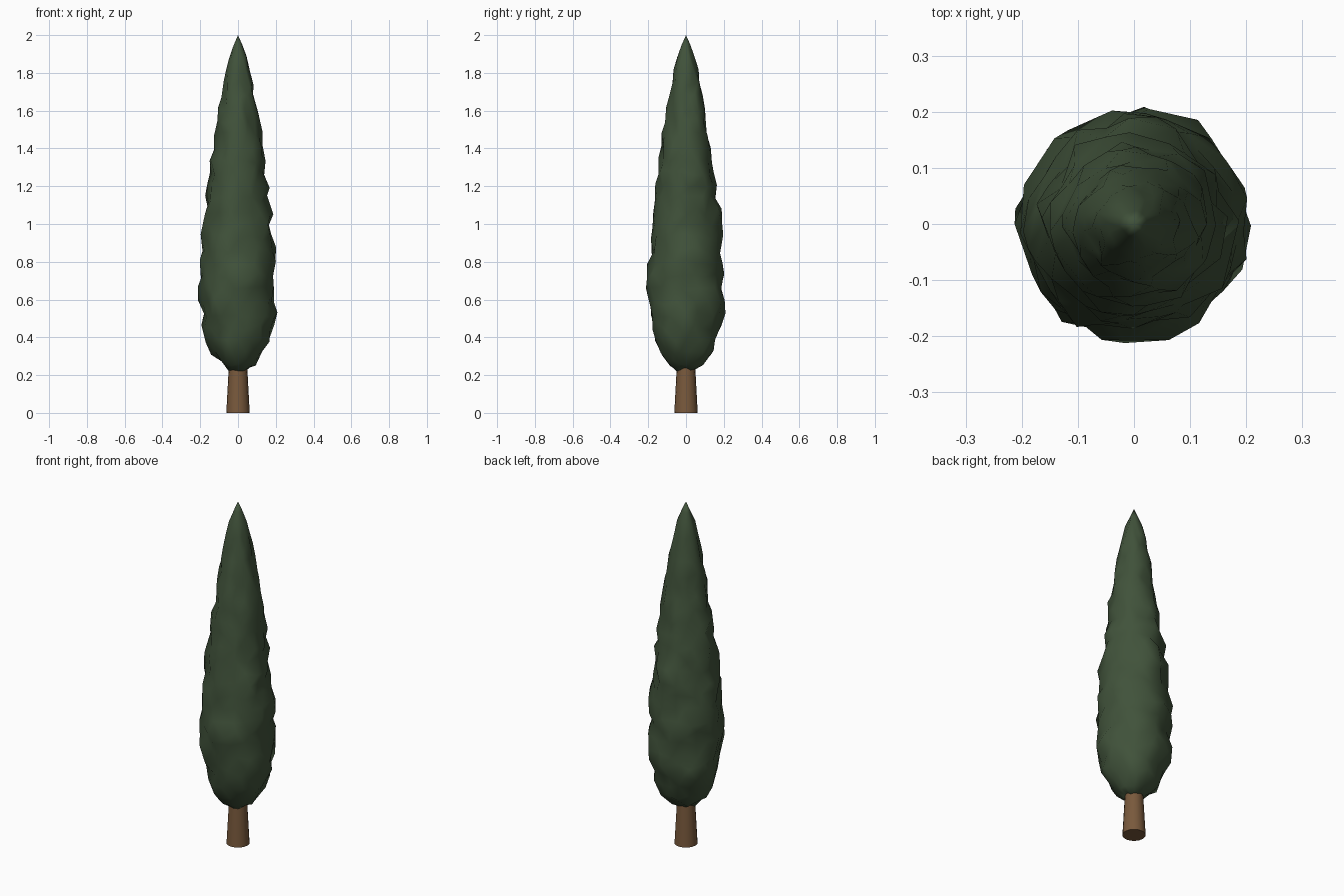
import bpy, bmesh, math, random
from mathutils import Vector

random.seed(7)
cube = bpy.data.objects.get("Cube")
if cube:
    bpy.data.objects.remove(cube, do_unlink=True)


def make_material(name, rgb):
    mat = bpy.data.materials.new(name)
    mat.use_nodes = True
    mat.diffuse_color = (*rgb, 1)
    bsdf = mat.node_tree.nodes["Principled BSDF"]
    bsdf.inputs["Base Color"].default_value = (*rgb, 1)
    bsdf.inputs["Roughness"].default_value = 0.9
    return mat


def lathe(name, rings, sides, mat, jitter=0.0, lift=0.0, angle=180):
    """Stack rings of (radius, height); a zero radius closes to a point."""
    bm = bmesh.new()
    loops = []
    for k, (r, z) in enumerate(rings):
        if r == 0:
            loops.append([bm.verts.new((0, 0, z))] * sides)
            continue
        loop = []
        for i in range(sides):
            a = math.tau * (i + 0.5 * (k % 2) * (jitter > 0)) / sides
            a += random.uniform(-1, 1) * jitter
            rr = r * (1 + random.uniform(-1, 1) * jitter)
            zz = z + random.uniform(-1, 1) * lift * min(1, r / 0.1)
            loop.append(bm.verts.new((rr * math.cos(a), rr * math.sin(a), zz)))
        loops.append(loop)
    # Triangles alternate so staggered rings join cleanly
    for k, (lo, hi) in enumerate(zip(loops, loops[1:])):
        for i in range(sides):
            j = (i + 1) % sides
            if jitter and k % 2 == 0:
                tris = ((lo[i], lo[j], hi[i]), (lo[j], hi[j], hi[i]))
            else:
                tris = ((lo[i], lo[j], hi[j]), (lo[i], hi[j], hi[i]))
            for t in tris:
                if len(set(t)) == 3:
                    bm.faces.new(t)
    bmesh.ops.recalc_face_normals(bm, faces=bm.faces)
    mesh = bpy.data.meshes.new(name)
    bm.to_mesh(mesh)
    bm.free()
    mesh.materials.append(mat)
    obj = bpy.data.objects.new(name, mesh)
    bpy.context.collection.objects.link(obj)
    bpy.ops.object.select_all(action="DESELECT")
    obj.select_set(True)
    bpy.context.view_layer.objects.active = obj
    bpy.ops.object.shade_smooth_by_angle(angle=math.radians(angle))
    return obj


def radius_at(z):
    """Interpolate the crown outline."""
    for (z0, r0), (z1, r1) in zip(outline, outline[1:]):
        if z <= z1:
            return r0 + (r1 - r0) * (z - z0) / (z1 - z0)
    return 0


bark = make_material("bark brown", (0.19, 0.10, 0.045))
leaves = make_material("cypress green", (0.052, 0.085, 0.043))

# Trunk: tapered and capped
lathe("trunk", [(0, 0), (0.062, 0), (0.048, 0.26), (0, 0.26)], 16, bark, angle=40)

# Crown: tall spindle with an uneven leafy surface
outline = [(0.22, 0.04), (0.26, 0.09), (0.32, 0.137), (0.42, 0.174),
           (0.55, 0.198), (0.7, 0.2), (0.85, 0.192), (1.05, 0.174),
           (1.2, 0.153), (1.4, 0.13), (1.6, 0.1), (1.8, 0.067),
           (1.9, 0.042), (2.0, 0.0)]
heights = [0.23, 0.265, 0.32] + [0.385 + 0.068 * k for k in range(23)] + [1.945]
rings = [(0, 0.22)] + [(radius_at(z), z) for z in heights] + [(0, 2.0)]
lathe("crown", rings, 16, leaves, jitter=0.1, lift=0.018)
